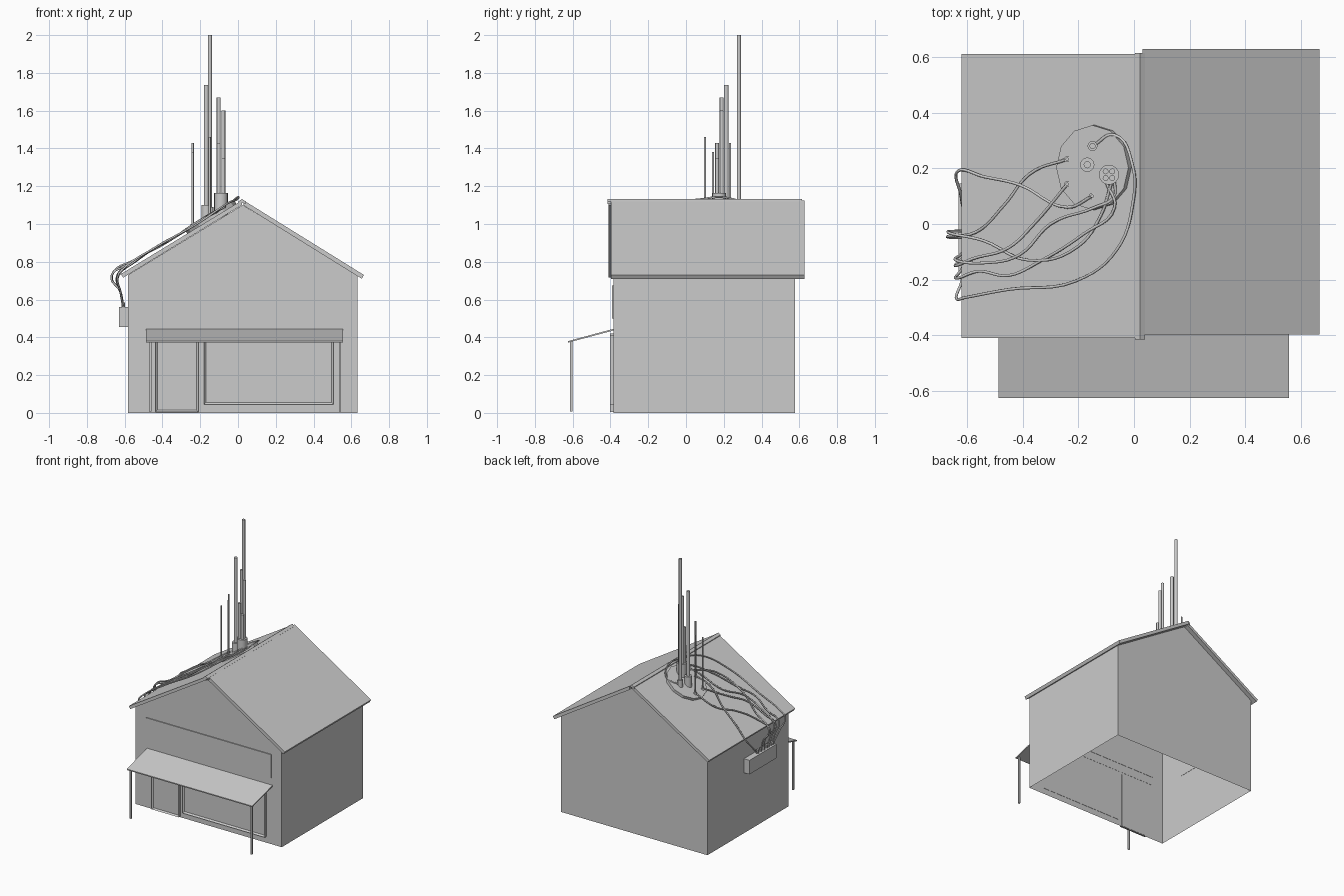
import bpy, bmesh, math
from mathutils import Vector

if "Cube" in bpy.data.objects:
    bpy.data.objects.remove(bpy.data.objects["Cube"])


def mesh_object(name, verts, faces):
    me = bpy.data.meshes.new(name)
    me.from_pydata(verts, [], faces)
    bm = bmesh.new()
    bm.from_mesh(me)
    bmesh.ops.recalc_face_normals(bm, faces=bm.faces)
    bm.to_mesh(me)
    bm.free()
    ob = bpy.data.objects.new(name, me)
    bpy.context.collection.objects.link(ob)
    return ob


def prism_y(name, profile, y0, y1):
    """Extrude an xz profile along y."""
    n = len(profile)
    verts = [(x, y0, z) for x, z in profile] + [(x, y1, z) for x, z in profile]
    faces = [tuple(range(n)), tuple(range(n, 2 * n))]
    faces += [(i, (i + 1) % n, (i + 1) % n + n, i + n) for i in range(n)]
    return mesh_object(name, verts, faces)


def box(name, x0, x1, y0, y1, z0, z1):
    return prism_y(name, [(x0, z0), (x1, z0), (x1, z1), (x0, z1)], y0, y1)


def framed_panel(name, x0, x1, z0, z1, y_front, border, depth):
    """Box against the front wall with a recessed front panel."""
    ob = box(name, x0, x1, y_front, -0.383, z0, z1)
    bm = bmesh.new()
    bm.from_mesh(ob.data)
    front = min(bm.faces, key=lambda f: f.calc_center_median().y)
    bmesh.ops.inset_individual(bm, faces=[front], thickness=border)
    for v in front.verts:
        v.co.y += depth
    bm.to_mesh(ob.data)
    bm.free()
    return ob


def cylinder(name, x, y, z0, z1, r, sides=12):
    bpy.ops.mesh.primitive_cylinder_add(vertices=sides, radius=r, depth=z1 - z0,
                                        location=(x, y, (z0 + z1) / 2))
    ob = bpy.context.object
    ob.name = name
    bpy.ops.object.shade_smooth_by_angle(angle=math.radians(40))
    return ob


def roof_z(x):
    return 0.735 + (x + 0.62) * 0.61


# walls: open-bottomed gabled shell
prof = [(-0.583, 0), (-0.583, 0.73), (0.025, 1.1), (0.633, 0.73), (0.633, 0)]
walls_v = [(x, y, z) for y in (-0.385, 0.578) for x, z in prof]
mesh_object("walls", walls_v, [(0, 1, 2, 3, 4), (5, 6, 7, 8, 9), (0, 1, 6, 5), (3, 4, 9, 8)])

# roof slabs and ridge cap
prism_y("roof_left", [(-0.62, 0.735), (0.02, 1.125), (0.02, 1.1), (-0.608, 0.716)], -0.41, 0.61)
prism_y("roof_right", [(0.03, 1.125), (0.667, 0.73), (0.655, 0.71), (0.03, 1.098)], -0.397, 0.628)
prism_y("ridge_cap", [(0.003, 1.105), (0.003, 1.12), (0.021, 1.133), (0.039, 1.12), (0.039, 1.105),
                      (0.021, 1.114)], -0.415, 0.615)

# shop front: door, window and blank fascia panel
framed_panel("door", -0.437, -0.21, 0.005, 0.42, -0.402, 0.015, 0.01)
framed_panel("shop_window", -0.18, 0.505, 0.045, 0.41, -0.402, 0.016, 0.01)
box("fascia_panel", -0.49, 0.55, -0.392, -0.383, 0.5, 0.675)

# awning with two posts
aw = [(-0.625, 0.372), (-0.625, 0.38), (-0.384, 0.445), (-0.384, 0.436)]
v = [(x, y, z) for x in (-0.487, 0.557) for y, z in aw]
mesh_object("awning", v, [(0, 1, 2, 3), (4, 5, 6, 7)] +
            [(i, (i + 1) % 4, (i + 1) % 4 + 4, i + 4) for i in range(4)])
for i, x in enumerate((-0.464, 0.54)):
    box("awning_post_%d" % i, x - 0.006, x + 0.006, -0.614, -0.602, 0.008, 0.378)

# antenna base plate lying on the roof slope
bpy.ops.mesh.primitive_cylinder_add(vertices=12, radius=0.152, depth=0.03,
                                    location=(-0.142, 0.203, roof_z(-0.142) + 0.006),
                                    rotation=(0, -math.atan(0.61), 0))
bpy.context.object.name = "antenna_base"

# single poles with collars: x, y, top, radius, collar radius, collar top
poles = [(-0.149, 0.28, 2.0, 0.011, 0.018, 1.09), (-0.168, 0.213, 1.735, 0.013, 0.026, 1.1),
         (-0.15, 0.1, 1.46, 0.006, 0.012, 1.05), (-0.24, 0.143, 1.38, 0.006, 0.011, 1.0),
         (-0.24, 0.233, 1.43, 0.006, 0.011, 1.0)]
for i, (x, y, top, r, cr, ct) in enumerate(poles):
    cylinder("pole_%d" % i, x, y, roof_z(x) - 0.01, top, r)
    cylinder("pole_collar_%d" % i, x, y, roof_z(x) - 0.01, ct, cr)

# cluster of four pipes in one socket
cylinder("cluster_socket", -0.09, 0.177, 1.03, 1.165, 0.036, 16)
for i, (dx, dy, top) in enumerate([(-0.012, 0.012, 1.67), (0.012, 0.012, 1.6),
                                   (-0.012, -0.012, 1.43), (0.012, -0.012, 1.35)]):
    cylinder("cluster_pipe_%d" % i, -0.09 + dx, 0.177 + dy, 1.1, top, 0.0105)

# junction box on the left wall
box("junction_box", -0.63, -0.581, -0.175, 0.146, 0.455, 0.56)

# cables: plan points over the roof, bulge past the eave, end position on the box
cables = [
    ([(-0.149, 0.28), (-0.07, 0.32), (-0.005, 0.21), (-0.005, 0.07), (-0.06, -0.09), (-0.21, -0.205),
      (-0.45, -0.235), (-0.61, -0.265)], (-0.628, -0.27), -0.16),
    ([(-0.24, 0.233), (-0.375, 0.18), (-0.465, 0.07), (-0.57, -0.03)], (-0.662, -0.045), -0.054),
    ([(-0.24, 0.143), (-0.36, 0.0), (-0.45, -0.085), (-0.58, -0.125)], (-0.632, -0.15), -0.11),
    ([(-0.15, 0.1), (-0.24, 0.06), (-0.41, 0.14), (-0.54, 0.17)], (-0.625, 0.19), 0.017),
    ([(-0.07, 0.15), (-0.07, 0.1), (-0.14, 0.06), (-0.3, 0.0), (-0.41, -0.11), (-0.54, -0.14)],
     (-0.632, -0.13), -0.09),
    ([(-0.1, 0.15), (-0.07, 0.06), (-0.18, -0.035), (-0.34, -0.135), (-0.45, -0.185), (-0.56, -0.17)],
     (-0.63, -0.195), -0.14),
    ([(-0.08, 0.15), (-0.12, 0.03), (-0.2, -0.08), (-0.38, -0.13), (-0.54, -0.06)],
     (-0.66, -0.03), -0.02),
]
for i, (plan, eave, end) in enumerate(cables):
    pts = [Vector((x, y, roof_z(x) + (0.02 if k % 2 else 0.03))) for k, (x, y) in enumerate(plan)]
    ex, ey = eave
    pts += [Vector((ex - 0.008, ey, 0.725)), Vector((-0.622, (ey + end) / 2, 0.64)),
            Vector((-0.607, end, 0.555))]
    cu = bpy.data.curves.new("cable_%d" % i, "CURVE")
    cu.dimensions = "3D"
    cu.bevel_depth = 0.0055
    cu.bevel_resolution = 1
    cu.resolution_u = 6
    cu.use_fill_caps = True
    sp = cu.splines.new("BEZIER")
    sp.bezier_points.add(len(pts) - 1)
    for bp, p in zip(sp.bezier_points, pts):
        bp.co = p
        bp.handle_left_type = bp.handle_right_type = "AUTO"
    ob = bpy.data.objects.new("cable_%d" % i, cu)
    bpy.context.collection.objects.link(ob)
    cylinder("cable_plug_%d" % i, -0.607, end, 0.555, 0.585, 0.01, 8)
